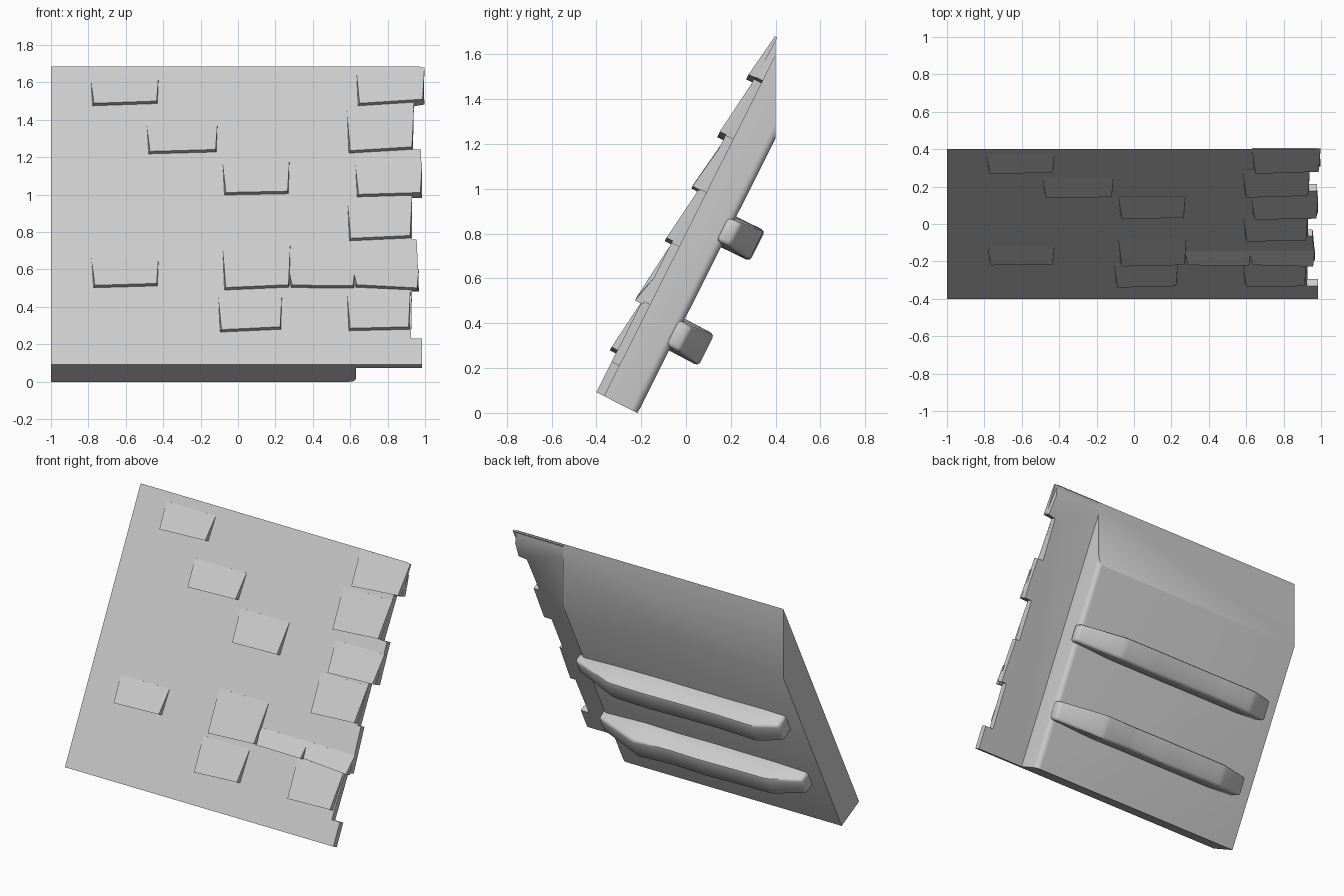
import bpy, bmesh, math, random
from mathutils import Vector

if "Cube" in bpy.data.objects:
    bpy.data.objects.remove(bpy.data.objects["Cube"])
random.seed(4)

GREY = (0.6, 0.6, 0.6, 1)
mat = bpy.data.materials.new("plain grey")
mat.use_nodes = True
mat.diffuse_color = GREY
mat.node_tree.nodes["Principled BSDF"].inputs["Base Color"].default_value = GREY

# Roof frame: s runs up the slope, d points out of the front face
ORIGIN = Vector((0, -0.4, 0.092))
UP = Vector((0, 0.8, 1.592)).normalized()
OUT = Vector((0, -UP.z, UP.y))
THICK, RIDGE_Y = 0.206, 0.4


def place(x, s, d):
    return ORIGIN + Vector((x, 0, 0)) + UP * s + OUT * d


def slope(z):
    return (z - ORIGIN.z) / UP.z


def loft(name, rings, cut=False, bevel=0, angle=30):
    """Join equal rings of (x, s, d) points into a closed solid."""
    bm = bmesh.new()
    loops = [[bm.verts.new(place(*p)) for p in ring] for ring in rings]
    n = len(loops[0])
    for a, b in zip(loops, loops[1:]):
        for i in range(n):
            j = (i + 1) % n
            bm.faces.new((a[i], a[j], b[j], b[i]))
    bm.faces.new(loops[0])
    bm.faces.new(loops[-1])
    if cut:  # upright cut along the ridge
        res = bmesh.ops.bisect_plane(bm, geom=bm.verts[:] + bm.edges[:] + bm.faces[:],
                                     plane_co=(0, RIDGE_Y, 0), plane_no=(0, 1, 0),
                                     clear_outer=True)
        edges = [e for e in res["geom_cut"] if isinstance(e, bmesh.types.BMEdge)]
        bmesh.ops.edgeloop_fill(bm, edges=edges)
    bmesh.ops.recalc_face_normals(bm, faces=bm.faces[:])
    if bevel:
        bmesh.ops.bevel(bm, geom=bm.edges[:], offset=bevel, segments=2,
                        profile=0.5, affect='EDGES', clamp_overlap=True)
    mesh = bpy.data.meshes.new(name)
    bm.to_mesh(mesh)
    bm.free()
    mesh.materials.append(mat)
    ob = bpy.data.objects.new(name, mesh)
    bpy.context.collection.objects.link(ob)
    bpy.ops.object.select_all(action='DESELECT')
    ob.select_set(True)
    bpy.context.view_layer.objects.active = ob
    bpy.ops.object.shade_smooth_by_angle(angle=math.radians(angle))
    return ob


# Thick roof slab with one rounded rear edge
EDGE, R = 0.63, 0.035
section = [(-1, -THICK), (-1, 0), (EDGE, 0)]
for k in range(5):
    t = k / 4 * math.pi / 2
    section.append((EDGE - R + R * math.cos(t), -THICK + R - R * math.sin(t)))
loft("roof_slab", [[(x, s, d) for x, d in section] for s in (0, 2.1)], cut=True)

# Thin overhang with a stepped edge, as (height, x)
steps = [(0.092, 0.985), (0.23, 0.985), (0.23, 0.925), (0.5, 0.93), (0.5, 0.967),
         (0.76, 0.955), (0.76, 0.93), (1.0, 0.93), (1.0, 0.985), (1.24, 0.978),
         (1.24, 0.935), (1.49, 0.94), (1.5, 0.997), (1.8, 0.96)]
outline = [(EDGE, slope(1.8)), (EDGE, 0)] + [(x, slope(z)) for z, x in steps]
loft("roof_overhang", [[(x, s, d) for x, s in outline] for d in (0, -0.04)], cut=True)

# Raised shingles: left x, right x, lower left z, lower right z, upper z
shingles = [
    (-0.79, -0.425, 1.475, 1.487, 1.63), (-0.49, -0.11, 1.218, 1.228, 1.38),
    (-0.085, 0.275, 0.998, 1.005, 1.19), (0.63, 0.997, 1.475, 1.497, 1.68),
    (0.58, 0.94, 1.222, 1.242, 1.46), (0.625, 0.985, 0.988, 0.998, 1.17),
    (0.583, 0.93, 0.753, 0.768, 0.98), (-0.085, 0.28, 0.49, 0.505, 0.74),
    (0.27, 0.625, 0.503, 0.5, 0.6), (0.615, 0.967, 0.505, 0.488, 0.6),
    (-0.785, -0.425, 0.502, 0.512, 0.66), (-0.108, 0.235, 0.265, 0.28, 0.47),
    (0.58, 0.922, 0.272, 0.28, 0.5)]
LIFT, INSET = 0.03, 0.01
for i, (x0, x1, zl, zr, zt) in enumerate(shingles):
    sl, sr, st = slope(zl), slope(zr), slope(zt)
    base = [(x0 + INSET, sl, -0.01), (x1 - INSET / 2, sr, -0.01),
            (x1, st, -0.01), (x0, st, -0.01)]
    top = [(x0 + 2 * INSET, sl, LIFT), (x1 - INSET, sr, LIFT),
           (x1, st, 0.001), (x0, st, 0.001)]
    loft(f"shingle_{i + 1}", [base, top])


# Rough hewn rear battens whose ends slope back into the slab
def batten(name, s_mid, x_ends, x_bends):
    stations = [(x_ends[0], 0.04, 0.06), (x_bends[0], 0.145, 0.077)]
    for k in (1, 2, 3):
        x = x_bends[0] + (x_bends[1] - x_bends[0]) * k / 4
        stations.append((x, 0.145, 0.077))
    stations += [(x_bends[1], 0.145, 0.077), (x_ends[1], 0.075, 0.065)]
    rings = []
    for x, depth, half in stations:
        w = random.uniform(-0.008, 0.008)
        inner, outer = -THICK + 0.03, -THICK - depth - w
        rings.append([(x, s_mid - half, inner), (x, s_mid + half + w, inner),
                      (x, s_mid + half, outer), (x, s_mid - half - w, outer)])
    loft(name, rings, bevel=0.018, angle=45)


# Their places up the slope are measured on the rear face
batten("upper_batten", 0.905, (0.65, -0.89), (0.34, -0.72))
batten("lower_batten", 0.39, (0.63, -0.89), (0.31, -0.67))
